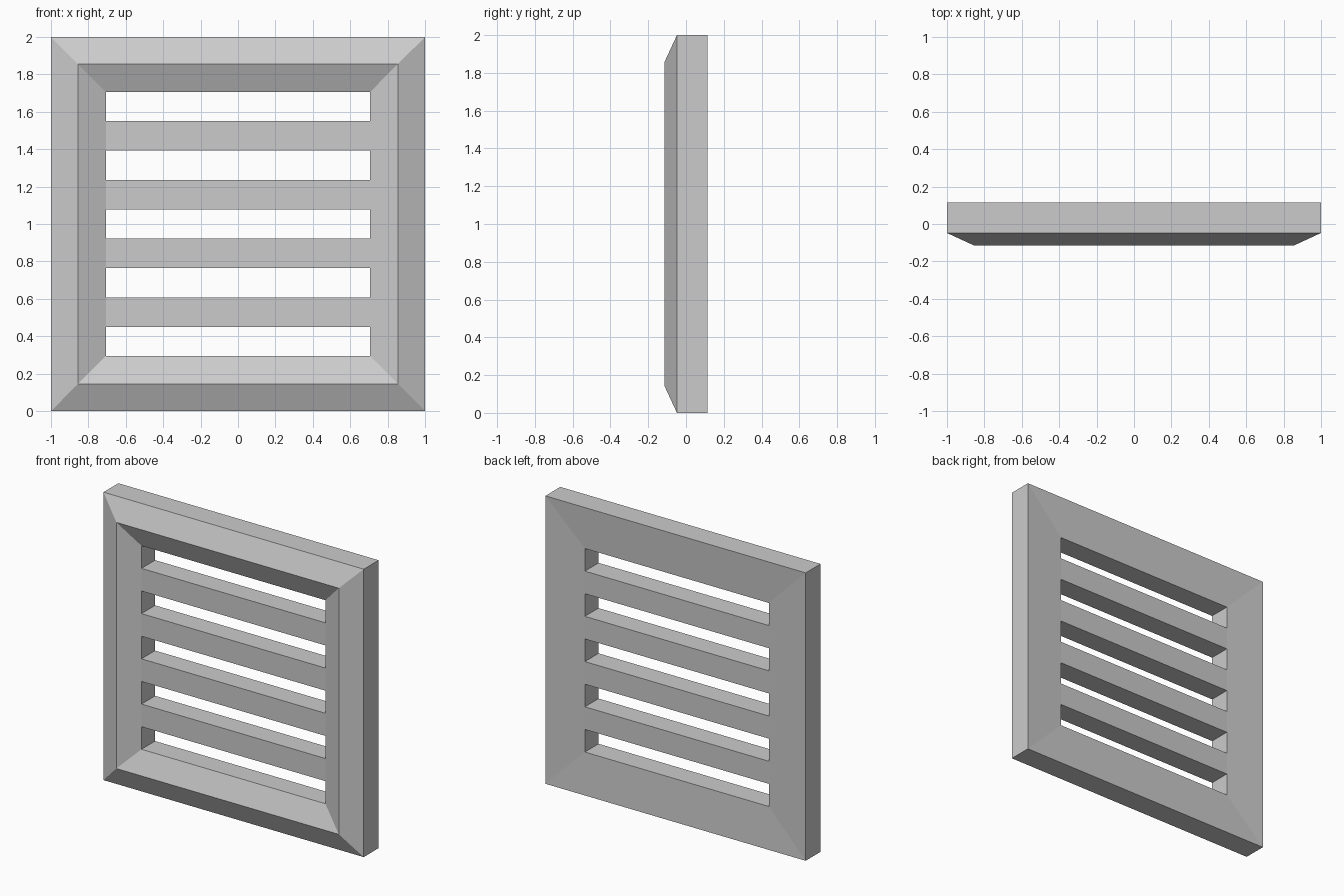
import bpy, bmesh

if "Cube" in bpy.data.objects:
    bpy.data.objects.remove(bpy.data.objects["Cube"])

INNER = 0.707                      # half-size of the opening
FRONT, BACK = -0.05, 0.10          # slat front and back planes
CZ = 1.0                           # centre height

bm = bmesh.new()


def quad(*pts):
    bm.faces.new([bm.verts.new(p) for p in pts])


def square(half, y):
    return [(-half, y, CZ - half), (half, y, CZ - half),
            (half, y, CZ + half), (-half, y, CZ + half)]


def tube(a, b):
    for i in range(4):
        j = (i + 1) % 4
        quad(a[i], a[j], b[j], b[i])


# Mitred frame: ridge at the front, slightly dished back
profile = [(INNER, FRONT), (0.855, -0.115), (1.0, -0.048), (1.0, 0.115), (INNER, BACK)]
rings = [square(*p) for p in profile]
for a, b in zip(rings, rings[1:]):
    tube(a, b)

# Nine equal bands: even ones are open slots, odd ones are slats
step = 2 * INNER / 9
for k in range(9):
    z0 = CZ - INNER + k * step
    z1 = z0 + step
    front, back = [[(-INNER, y, z0), (INNER, y, z0), (INNER, y, z1), (-INNER, y, z1)]
                   for y in (FRONT, BACK)]
    if k % 2:
        quad(*front)
        quad(*back)
    else:
        tube(front, back)

bmesh.ops.remove_doubles(bm, verts=bm.verts[:], dist=1e-4)
bmesh.ops.recalc_face_normals(bm, faces=bm.faces[:])
mesh = bpy.data.meshes.new("slatted_vent")
bm.to_mesh(mesh)
bm.free()
bpy.context.collection.objects.link(bpy.data.objects.new("slatted_vent", mesh))
